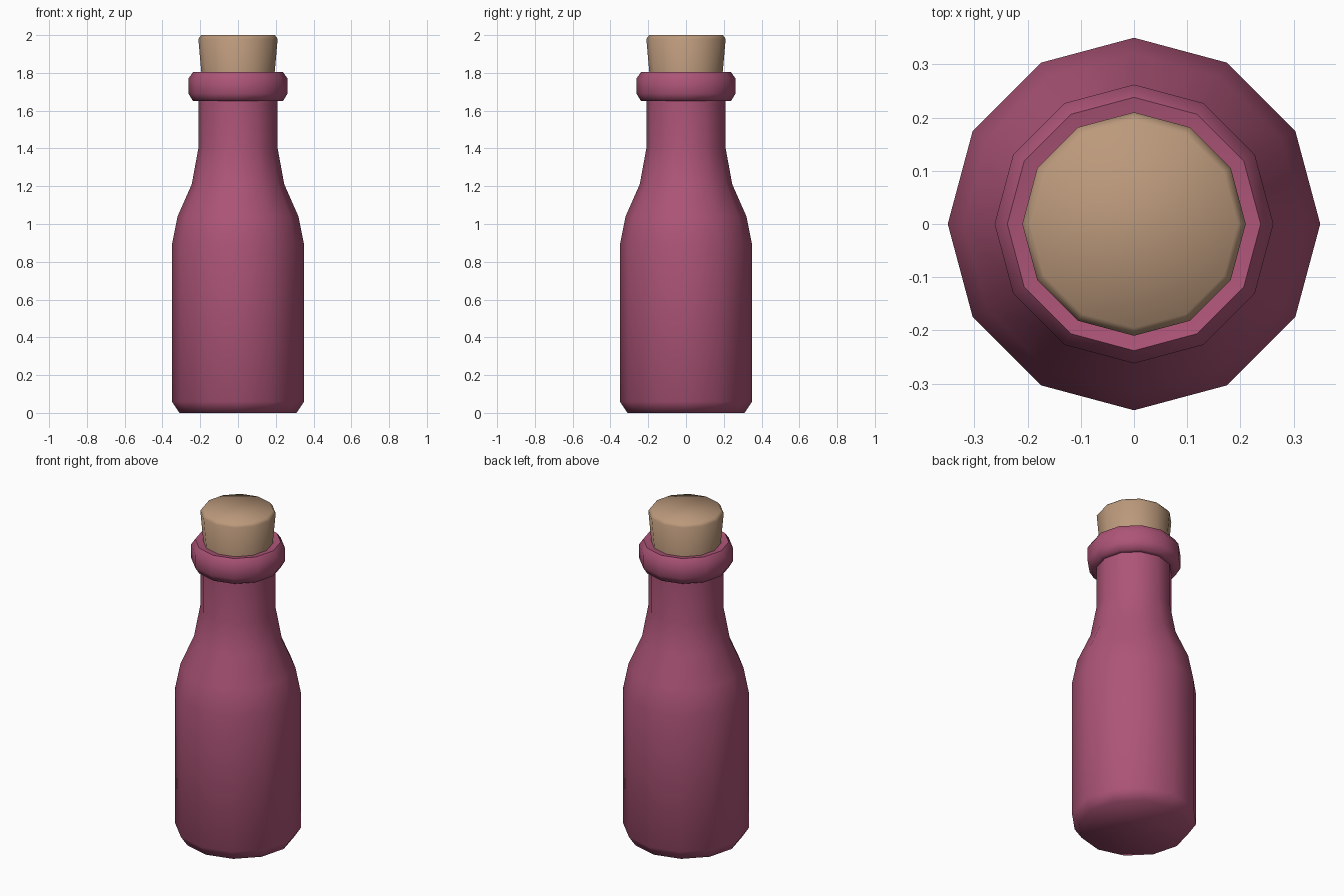
import bpy, bmesh, math

if "Cube" in bpy.data.objects:
    bpy.data.objects.remove(bpy.data.objects["Cube"])

SIDES = 12


def material(name, rgb):
    m = bpy.data.materials.new(name)
    m.diffuse_color = (*rgb, 1)
    m.use_nodes = True
    m.node_tree.nodes["Principled BSDF"].inputs["Base Color"].default_value = m.diffuse_color
    return m


def lathe(name, profile, mat):
    """Turn a bottom-to-top (radius, z) profile around z and cap both ends."""
    bm = bmesh.new()
    rings = []
    for r, z in profile:
        rings.append([bm.verts.new((r * math.cos(2 * math.pi * i / SIDES),
                                    r * math.sin(2 * math.pi * i / SIDES), z))
                      for i in range(SIDES)])
    for a, b in zip(rings, rings[1:]):
        for i in range(SIDES):
            j = (i + 1) % SIDES
            bm.faces.new((a[i], a[j], b[j], b[i]))
    bm.faces.new(rings[0][::-1])
    bm.faces.new(rings[-1])
    mesh = bpy.data.meshes.new(name)
    bm.to_mesh(mesh)
    bm.free()
    mesh.materials.append(mat)
    ob = bpy.data.objects.new(name, mesh)
    bpy.context.collection.objects.link(ob)
    bpy.ops.object.select_all(action='DESELECT')
    ob.select_set(True)
    bpy.context.view_layer.objects.active = ob
    bpy.ops.object.shade_smooth_by_angle(angle=math.radians(60))
    return ob


glass = material("raspberry glass", (0.42, 0.09, 0.185))
cork = material("tan cork", (0.50, 0.32, 0.20))

# Bottle: body, shoulder, neck and rolled lip
lathe("bottle", [(0.31, 0), (0.35, 0.06), (0.35, 0.89), (0.32, 1.04),
                 (0.245, 1.21), (0.21, 1.40), (0.21, 1.65), (0.238, 1.65),
                 (0.262, 1.69), (0.262, 1.77), (0.238, 1.805),
                 (0.19, 1.795)], glass)

# Tapered stopper with a bevelled top
lathe("stopper", [(0.185, 1.70), (0.21, 1.98), (0.195, 2.0)], cork)
